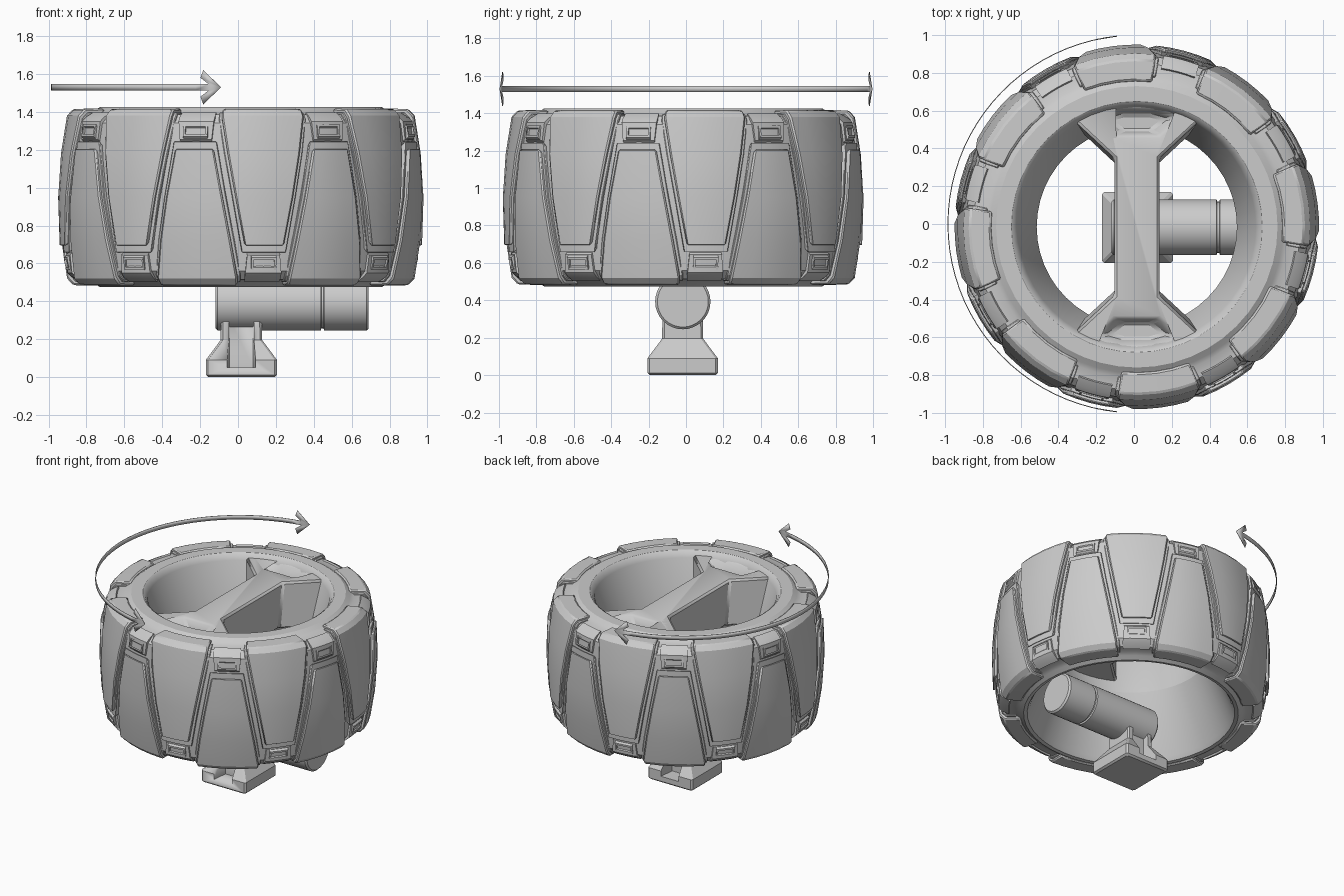
import bpy, bmesh, math
from mathutils import Vector

if "Cube" in bpy.data.objects:
    bpy.data.objects.remove(bpy.data.objects["Cube"])

CX, CY, MID = 0.015, -0.015, 0.95      # wheel centre and mid height
grey = bpy.data.materials.new("plain grey")
grey.diffuse_color = (0.6, 0.6, 0.6, 1)
grey.use_nodes = True
grey.node_tree.nodes["Principled BSDF"].inputs["Base Color"].default_value = grey.diffuse_color


def finish(name, bm, bevel=0.0, angle=32):
    bmesh.ops.recalc_face_normals(bm, faces=bm.faces[:])
    me = bpy.data.meshes.new(name)
    bm.to_mesh(me)
    bm.free()
    me.materials.append(grey)
    ob = bpy.data.objects.new(name, me)
    bpy.context.collection.objects.link(ob)
    bpy.ops.object.select_all(action='DESELECT')
    ob.select_set(True)
    bpy.context.view_layer.objects.active = ob
    bpy.ops.object.shade_smooth_by_angle(angle=math.radians(angle))
    if bevel:
        m = ob.modifiers.new("bevel", 'BEVEL')
        m.width, m.segments, m.limit_method = bevel, 1, 'ANGLE'
        m.angle_limit = math.radians(40)
    return ob


def polar(r, deg, z):
    a = math.radians(deg)
    return (CX + r * math.cos(a), CY + r * math.sin(a), z)


def lathe(bm, prof, n, place, closed):
    """Spin (radius, height) points; place maps (r, degrees, h) to a position."""
    rings = [[bm.verts.new(place(r, 360 * i / n, h)) for i in range(n)] for r, h in prof]
    pairs = list(zip(rings, rings[1:]))
    if closed:
        pairs.append((rings[-1], rings[0]))
    for a, b in pairs:
        for i in range(n):
            j = (i + 1) % n
            bm.faces.new((a[i], a[j], b[j], b[i]))
    if not closed:
        bm.faces.new(rings[0])
        bm.faces.new(rings[-1])


def loft(bm, rings):
    """Solid through rings of equal vertex count."""
    vs = [[bm.verts.new(p) for p in ring] for ring in rings]
    n = len(vs[0])
    for a, b in zip(vs, vs[1:]):
        for i in range(n):
            bm.faces.new((a[i], a[(i + 1) % n], b[(i + 1) % n], b[i]))
    bm.faces.new(vs[0])
    bm.faces.new(vs[-1])


def wrap_panel(bm, path, centre, flip, thick=0.15, cols=4):
    """Curved slab following (radius, z, half angle) rows on the tread."""
    def grid(k):
        out = []
        for r, z, h in path:
            r2, z2 = r + (0.6 - r) * k, z + (MID - z) * k
            z2 = 2 * MID - z2 if flip else z2
            out.append([bm.verts.new(polar(r2, centre + h * (2 * i / cols - 1), z2))
                        for i in range(cols + 1)])
        return out
    o, n = grid(0), grid(thick)
    for g in (o, n):
        for a, b in zip(g, g[1:]):
            for i in range(cols):
                bm.faces.new((a[i], a[i + 1], b[i + 1], b[i]))
    for k in (0, -1):
        for i in range(cols):
            bm.faces.new((o[k][i], o[k][i + 1], n[k][i + 1], n[k][i]))
    for k in (0, cols):
        for j in range(len(path) - 1):
            bm.faces.new((o[j][k], o[j + 1][k], n[j + 1][k], n[j][k]))


def cut(ob, bm):
    """Subtract a closed shape from an object."""
    cutter = finish("cutter", bm)
    cutter.hide_render = True
    m = ob.modifiers.new("cut", 'BOOLEAN')
    m.object, m.operation, m.solver = cutter, 'DIFFERENCE', 'EXACT'
    bpy.context.view_layer.objects.active = ob
    bpy.ops.object.modifier_apply(modifier=m.name)
    bpy.data.objects.remove(cutter)


# tyre body with waisted bore
upper = [(0.65, 1.415), (0.665, 1.425), (0.745, 1.425), (0.775, 1.405), (0.80, 1.39),
         (0.865, 1.385), (0.905, 1.34), (0.925, 1.15)]
lower = [(r, 2 * MID - z) for r, z in reversed(upper[2:])]
bm = bmesh.new()
lathe(bm, upper + [(0.93, MID)] + lower + [(0.72, 0.48), (0.70, 0.51), (0.53, 0.95), (0.63, 1.38)],
      48, polar, True)
finish("tyre_body", bm)

# interlocking tread panels, wide end up and wide end down
face = [(0.775, 1.418, 13.5), (0.885, 1.415, 13.8), (0.918, 1.38, 13.8), (0.95, 1.18, 11.7),
        (0.965, 0.95, 9.2), (0.957, 0.69, 6.3)]
edge = [(0.80, 1.398, 14.6), (0.87, 1.397, 14.9), (0.90, 1.365, 14.9), (0.932, 1.18, 12.9),
        (0.947, 0.95, 10.3), (0.938, 0.655, 7.2)]
for name, rows, bev in (("tread_panels", face, 0.008), ("tread_panel_borders", edge, 0.004)):
    bm = bmesh.new()
    for k in range(8):
        wrap_panel(bm, rows, 7.5 + 45 * k, False)
        wrap_panel(bm, rows, -15 + 45 * k, True)
    finish(name, bm, bev)

# slotted blocks beyond each narrow panel end
bm = bmesh.new()
for k in range(8):
    for centre, flip in ((-15 + 45 * k, False), (7.5 + 45 * k, True)):
        wrap_panel(bm, [(0.85, 1.398, 6.2), (0.895, 1.372, 6.2), (0.917, 1.35, 6.0),
                        (0.925, 1.255, 5.4)], centre, flip)
        # raised frame around the slot
        wrap_panel(bm, [(0.925, 1.335, 4.2), (0.926, 1.322, 4.2)], centre, flip, 0.1)
        wrap_panel(bm, [(0.936, 1.283, 3.9), (0.937, 1.27, 3.9)], centre, flip, 0.1)
        for side in (-1, 1):
            wrap_panel(bm, [(0.925, 1.335, 0.35), (0.937, 1.27, 0.35)],
                       centre + side * 3.75, flip, 0.1, 1)
finish("slot_blocks", bm)

# crossbar with flared ends
quarter = [(0.12, 0.365), (0.335, 0.565), (0.21, 0.635), (0.07, 0.665)]
right = [(x, -y) for x, y in reversed(quarter)] + quarter
outline = right + [(-x, y) for x, y in reversed(right)]
bm = bmesh.new()
loft(bm, [[(CX + x * s, CY + y * s, z) for x, y in outline]
          for z, s in ((1.05, 0.9), (1.395, 1.0))])
bar = finish("crossbar", bm)
# tapered pockets in the flares
pocket = [(-0.12, 0.485), (0.12, 0.485), (0.255, 0.59), (0.11, 0.63), (-0.11, 0.63), (-0.255, 0.59)]
for s in (-1, 1):
    bm = bmesh.new()
    loft(bm, [[(CX + x * k, CY + s * (0.54 + (y - 0.54) * k), z) for x, y in pocket]
              for z, k in ((1.31, 0.6), (1.395, 1.0), (1.45, 1.0))])
    cut(bar, bm)
m = bar.modifiers.new("bevel", 'BEVEL')
m.width, m.segments, m.limit_method = 0.014, 1, 'ANGLE'

# horizontal motor cylinder with a groove
bm = bmesh.new()
lathe(bm, [(0.135, -0.12), (0.148, -0.107), (0.148, 0.437), (0.136, 0.44), (0.136, 0.452),
           (0.148, 0.455), (0.148, 0.678), (0.136, 0.69)], 32,
      lambda r, d, h: (h, -0.017 + r * math.cos(math.radians(d)),
                       0.393 + r * math.sin(math.radians(d))), False)
finish("motor_cylinder", bm)

# mounting foot: square base tapering to a neck
bm = bmesh.new()
rings = []
for z, h in ((0, 0.175), (0.012, 0.188), (0.09, 0.188), (0.195, 0.11), (0.31, 0.108)):
    c = 0.012
    rings.append([(0.018 + x, -0.018 + y, z) for x, y in (
        (h - c, -h), (h, -h + c), (h, h - c), (h - c, h),
        (-h + c, h), (-h, h - c), (-h, -h + c), (-h + c, -h))])
loft(bm, rings)
foot = finish("mounting_foot", bm)
# channels in front and back
for s in (-1, 1):
    bm = bmesh.new()
    loft(bm, [[(0.018 + sx * w, -0.018 + s * y, z) for sx, z in
               ((-1, 0.05), (1, 0.05), (1, 0.35), (-1, 0.35))]
              for y, w in ((0.07, 0.062), (0.25, 0.082))])
    cut(foot, bm)

# curved double-headed rotation arrow
bm = bmesh.new()
R, Z, END = 1.0, 1.53, math.radians(96)


def on_arc(a, dz):
    return bm.verts.new((0.015 + R * math.cos(a), R * math.sin(a), Z + dz))


a0, a1, N = END + 0.065, 2 * math.pi - END - 0.065, 40
cols = [[on_arc(a0 + (a1 - a0) * i / N, dz) for dz in (-0.016, 0.016)] for i in range(N + 1)]
for p, q in zip(cols, cols[1:]):
    bm.faces.new((p[0], q[0], q[1], p[1]))
for tip, d, base in ((END, 1, cols[0]), (2 * math.pi - END, -1, cols[-1])):
    t = on_arc(tip, 0)
    bm.faces.new((t, base[0], base[1]))
    for v, s in zip(base, (-1, 1)):
        bm.faces.new((t, on_arc(tip + d * 0.095, s * 0.09),
                      on_arc(tip + d * 0.11, s * 0.05), v))
arrow = finish("rotation_arrow", bm)
m = arrow.modifiers.new("thickness", 'SOLIDIFY')
m.thickness, m.offset = 0.005, 0
